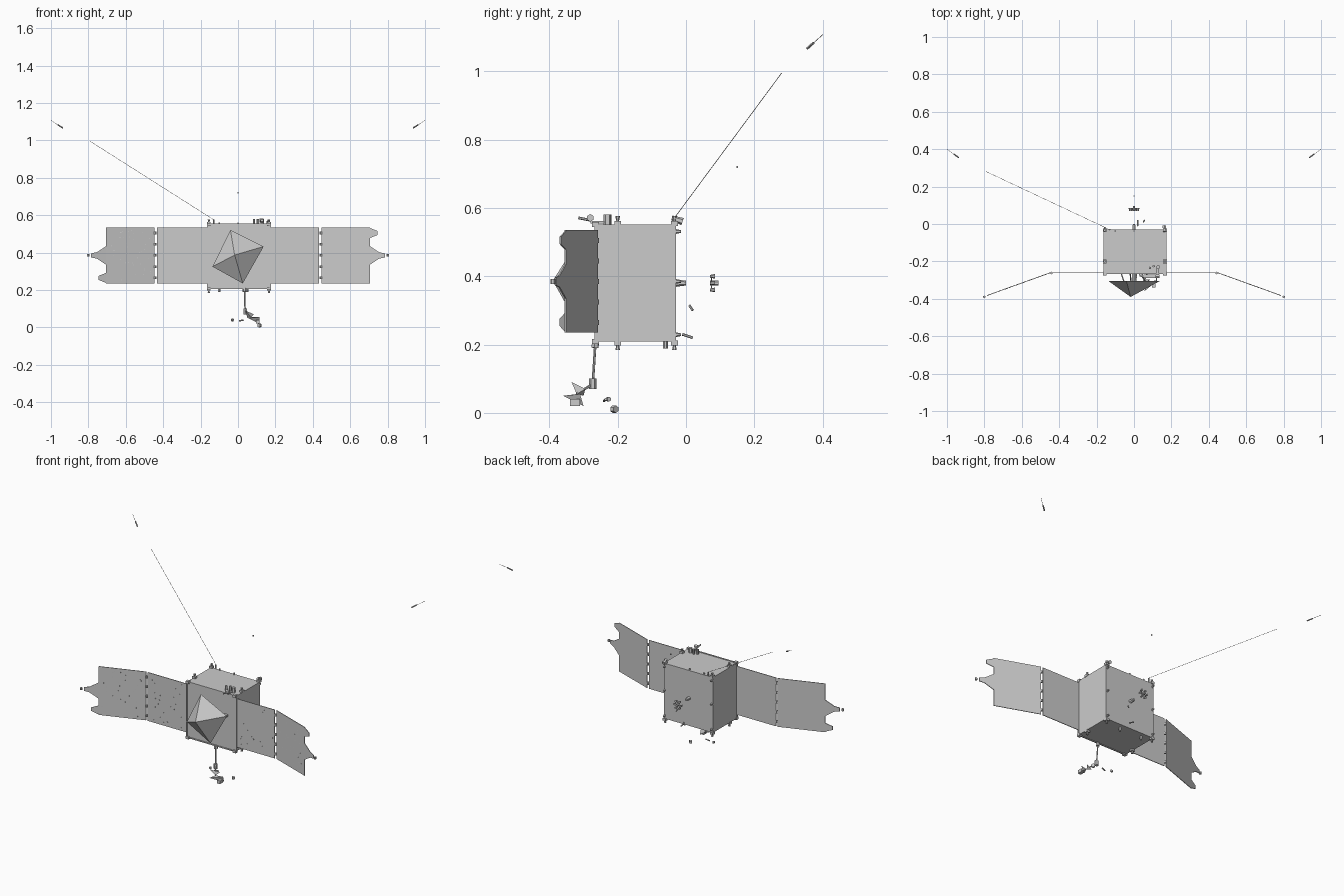
import bpy, bmesh, math, random
from mathutils import Vector

cube = bpy.data.objects.get("Cube")
if cube:
    bpy.data.objects.remove(cube, do_unlink=True)
random.seed(4)

grey = bpy.data.materials.new("satin_grey")
grey.diffuse_color = (0.6, 0.6, 0.6, 1)
grey.use_nodes = True
shader = grey.node_tree.nodes["Principled BSDF"]
shader.inputs["Base Color"].default_value = grey.diffuse_color

# Limits of the main body, which most parts are placed against
right_side, left_side = -0.163, 0.173
front, back = -0.265, -0.03
base, top = 0.209, 0.551
middle = (base + top) / 2
wing_middle = 0.385
tiny, small, medium = 0.004, 0.007, 0.011


def finish(name, bm):
    bmesh.ops.recalc_face_normals(bm, faces=bm.faces)
    mesh = bpy.data.meshes.new(name)
    bm.to_mesh(mesh)
    bm.free()
    mesh.materials.append(grey)
    part = bpy.data.objects.new(name, mesh)
    bpy.context.collection.objects.link(part)
    return part


def add_box(bm, centre, size):
    corners = bmesh.ops.create_cube(bm, size=1)["verts"]
    bmesh.ops.scale(bm, vec=size, verts=corners)
    bmesh.ops.translate(bm, vec=centre, verts=corners)


def box(name, centre, size):
    bm = bmesh.new()
    add_box(bm, centre, size)
    return finish(name, bm)


def rod(name, start, end, radius=small, end_radius=None):
    start, end = Vector(start), Vector(end)
    bm = bmesh.new()
    bmesh.ops.create_cone(bm, cap_ends=True, segments=6, radius1=radius,
                          radius2=end_radius or radius, depth=(end - start).length)
    bm.transform((end - start).to_track_quat('Z', 'Y').to_matrix().to_4x4())
    bmesh.ops.translate(bm, vec=(start + end) / 2, verts=bm.verts)
    return finish(name, bm)


def pyramid(name, rim, apex):
    bm = bmesh.new()
    ring = [bm.verts.new(point) for point in rim]
    tip = bm.verts.new(apex)
    bm.faces.new(ring)
    for vert, following in zip(ring, ring[1:] + ring[:1]):
        bm.faces.new((vert, following, tip))
    return finish(name, bm)


def wing_y(x):
    # The inner panel is flat, the outer panel leans forward
    return -0.262 - max(0, abs(x) - 0.45) * 0.365


def panel(name, inner, outer, inner_half, outer_half, height=wing_middle):
    # A thin trapezoid that follows the bend of the wing
    outline = ((inner, -inner_half), (outer, -outer_half),
               (outer, outer_half), (inner, inner_half))
    bm = bmesh.new()
    face = bm.faces.new([bm.verts.new((x, wing_y(x), height + z)) for x, z in outline])
    made = bmesh.ops.extrude_face_region(bm, geom=[face])["geom"]
    moved = [item for item in made if isinstance(item, bmesh.types.BMVert)]
    bmesh.ops.translate(bm, vec=(0, tiny, 0), verts=moved)
    return finish(name, bm)


def clips(name, inner, outer):
    # Small clips scattered over the front of a panel
    bm = bmesh.new()
    for _ in range(55):
        x = random.uniform(inner, outer)
        z = wing_middle + random.uniform(-0.14, 0.14)
        add_box(bm, (x, wing_y(x), z), (tiny, tiny / 2, tiny * random.uniform(0.5, 1.5)))
    return finish(name, bm)


# Main body with a thin front frame
width, depth, height = left_side - right_side, back - front, top - base
centre_x, centre_y = (left_side + right_side) / 2, (front + back) / 2
box("body", (centre_x, centre_y, middle), (width, depth, height))
for z in (base, top):
    box("front_frame_rail", (centre_x, front, z), (width, small, small))
for x in (right_side, left_side):
    box("front_frame_post", (x, front, middle), (small, small, height))

# Dish: a four sided cone on a short stalk
dish_back = front - 0.04
rim = [(0.147 * math.cos(math.radians(turn)), dish_back,
        middle + 0.147 * math.sin(math.radians(turn))) for turn in (21, 106, 202, 280)]
pyramid("dish", rim, (-0.018, -0.39, middle + small))
rod("dish_stalk", (0, front, middle), (0, dish_back, middle), medium)
for corner in rim:
    foot, end = Vector(corner) * 0.5, Vector(corner) * 0.4
    foot.z, end.z = (corner[2] + middle) / 2, middle
    foot.y, end.y = front, dish_back
    rod("dish_strut", foot, end, tiny)
box("dish_actuator", (left_side / 2, front - 0.015, middle + 0.04), (0.07, 0.02, medium))

# Solar wings, each with one ear, at opposite corners
for side, name, body_edge in ((1, "left", left_side), (-1, "right", right_side)):
    root, fold = body_edge + side * tiny, side * 0.438
    gap, end = side * tiny, side * 0.705
    panel(name + "_inner_panel", root, fold - gap, 0.15, 0.15)
    panel(name + "_outer_panel", fold + 2 * gap, end, 0.15, 0.15)
    panel(name + "_wing_tab", end, end + side * 0.05, 0.05, 0.017)
    panel(name + "_wing_tab_end", end + side * 0.05, side * 0.785, 0.017, medium)
    panel(name + "_wing_ear", end, end + side * 0.04, 0.027, medium,
          wing_middle + side * 0.12)
    tip = side * 0.8
    rod(name + "_wing_tip_sensor", (tip, wing_y(tip), wing_middle - small),
        (tip, wing_y(tip), wing_middle + small))
    for step in range(-2, 3):
        z = wing_middle + step * 0.06
        rod(name + "_panel_hinge", (fold + gap, wing_y(fold), z - small),
            (fold + gap, wing_y(fold), z + small))
    clips(name + "_inner_clips", root + 4 * gap, fold - 4 * gap)
    clips(name + "_outer_clips", fold + 6 * gap, end - 4 * gap)

# Brackets, thrusters and fittings along the body edges
for x in (right_side + small, left_side - small):
    for z, up in ((base, -1), (top, 1)):
        box("front_corner_bracket", (x, front, z), (0.02, 0.02, 0.015))
        for y in (-0.2, back - tiny):
            box("edge_bracket", (x, y, z + up * tiny), (0.02, 0.02, 0.015))
            rod("edge_thruster", (x, y, z + up * medium),
                (x, y, z + up * 0.025), tiny, small)
    for z in (base + 0.02, wing_middle, top - 0.02):
        rod("rear_fitting", (x, back, z), (x, back / 2, z), small, tiny)

# Sensors on the top deck
for x, y, radius in ((0.085, -0.235, small), (0.105, -0.225, small), (0.13, -0.23, medium)):
    rod("deck_sensor", (x, y, top), (x, y, top + 0.03), radius)
for x in (0, -0.1):
    rod("deck_post", (x, back - small, top), (x, back - small, top + medium), tiny)
deck_level = top + 0.02
rod("deck_drum", (0.115, -0.28, deck_level), (0.135, -0.28, deck_level), medium)
box("deck_drum_arm", (0.125, front + medium, top + small), (medium, 0.05, small))
rod("deck_probe", (0.12, -0.315, deck_level), (0.12, -0.28, deck_level - small), tiny)
rod("deck_rear_horn", (left_side - medium, back - medium, deck_level),
    (left_side - medium, back + 0.02, deck_level - medium), small, medium)
for x in (-0.1, 0.05):
    rod("underside_sensor", (x, 2 * back, base), (x, 2 * back, base - 0.02))

# Rear engine and the ring of nozzles behind it
rod("rear_engine", (0, back, middle), (0, 0, middle), medium, small)
rod("rear_nozzle_core", (0, 0.07, middle), (0, 0.095, middle))
for step in range(6):
    turn = math.tau * step / 6
    x, z = 0.023 * math.cos(turn), middle + 0.023 * math.sin(turn)
    rod("rear_nozzle", (x, 0.07, z), (x, 0.085, z), tiny, small)
    rod("rear_nozzle_spoke", (0, 0.075, middle), (x, 0.075, z), tiny / 2)
rod("rear_probe", (0.05, 0.01, 0.315), (0.055, 0.02, 0.3), tiny)
rod("rear_lower_probe", (0.02, -medium, 0.23), (0.02, 0.02, 0.22), tiny)
box("rear_upper_probe", (0, 0.15, 0.72), (small, tiny, small))

# Long antenna boom and the two far boom ends
boom_foot = Vector((-0.13, back, top))
boom_start = boom_foot + Vector((0, 0, 0.025))
rod("boom_foot", boom_foot, boom_start, tiny)
rod("antenna_boom", boom_start, (-0.79, 0.28, 0.995), tiny / 4)
for side in (-1, 1):
    inner, outer = Vector((side * 0.937, 0.355, 1.067)), Vector((side, 0.4, 1.107))
    rod("boom_end_tip", inner, outer, tiny / 4)
    rod("boom_end_sensor", inner, inner.lerp(outer, 0.4), tiny)

# Hanging instrument arm
shoulder, elbow = Vector((0.035, front, base)), Vector((0.038, -0.273, 0.085))
wrist = Vector((0.07, -0.32, 0.055))
rod("arm_shoulder", shoulder, shoulder.lerp(elbow, 0.15), medium)
rod("arm", shoulder, elbow, tiny)
rod("arm_joint", elbow + Vector((0, 0, 0.015)), elbow - Vector((0, 0, 0.015)), medium)
rod("arm_wrist", elbow, wrist, tiny)
pyramid("upper_sensor_shell", [(0.04, -0.335, 0.09), (0.085, -0.295, 0.07),
                               (0.05, -0.3, 0.05)], wrist)
pyramid("lower_sensor_shell", [(0.055, -0.36, 0.05), (0.115, -0.31, 0.055),
                               (0.115, -0.3, 0.02)], wrist)
box("sensor_box", (0.105, -0.325, 0.03), (0.02, 0.03, 0.02))
rod("right_small_sensor", (-0.035, -0.23, 0.04), (-0.025, -0.225, 0.04))
rod("middle_small_sensor", (0.005, -0.24, 0.035), (0.03, -0.235, 0.04), tiny)
rod("left_small_sensor", (0.11, -0.215, medium), (0.12, -0.205, medium), medium)
